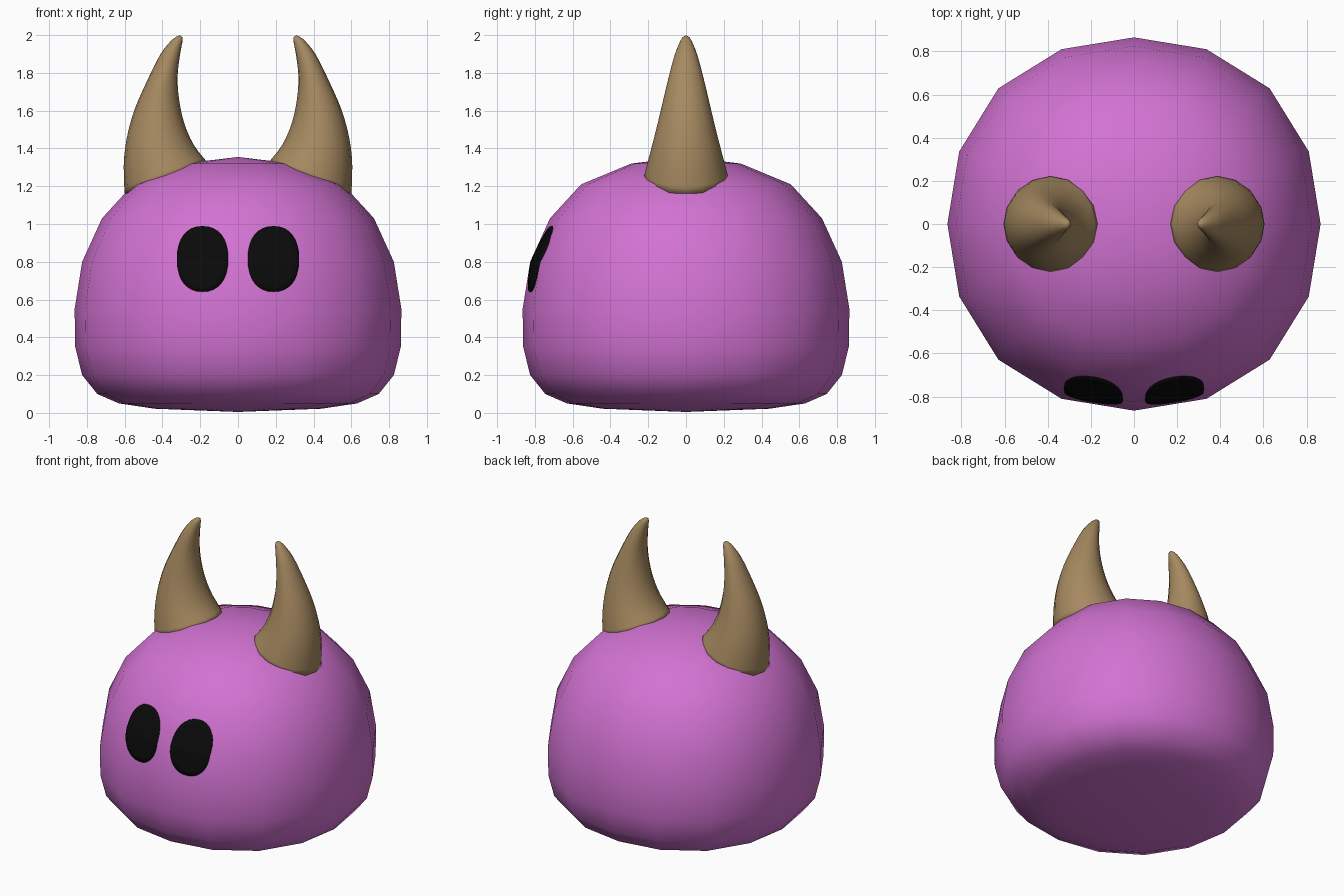
import bpy, bmesh, math
from mathutils import Vector
from mathutils.bvhtree import BVHTree

if "Cube" in bpy.data.objects:
    bpy.data.objects.remove(bpy.data.objects["Cube"])


def material(name, rgb):
    m = bpy.data.materials.new(name)
    m.diffuse_color = (*rgb, 1)
    m.use_nodes = True
    m.node_tree.nodes["Principled BSDF"].inputs["Base Color"].default_value = m.diffuse_color
    return m


PURPLE = material("orchid purple", (0.645, 0.17, 0.645))
HORN = material("horn tan", (0.38, 0.25, 0.117))
BLACK = material("eye black", (0.003, 0.003, 0.003))


def finish(name, bm, mat):
    bmesh.ops.recalc_face_normals(bm, faces=bm.faces)
    for f in bm.faces:
        f.smooth = True
    me = bpy.data.meshes.new(name)
    bm.to_mesh(me)
    bm.free()
    me.materials.append(mat)
    ob = bpy.data.objects.new(name, me)
    bpy.context.collection.objects.link(ob)
    return ob


def skin(bm, rings, start=None, end=None):
    """Join rings of points with quads, closing the ends with fans."""
    vr = [[bm.verts.new(p) for p in r] for r in rings]
    n = len(vr[0])
    for a, b in zip(vr, vr[1:]):
        for i in range(n):
            j = (i + 1) % n
            bm.faces.new((a[i], a[j], b[j], b[i]))
    for ring, tip in ((vr[0], start), (vr[-1], end)):
        if tip is not None:
            t = bm.verts.new(tip)
            for i in range(n):
                bm.faces.new((ring[i], ring[(i + 1) % n], t))


# Body: squat dome, 16 sides, slightly squared in plan
profile = [(0.44, 0.022), (0.63, 0.05), (0.745, 0.10), (0.825, 0.20),
           (0.862, 0.35), (0.865, 0.55), (0.825, 0.80), (0.72, 1.03),
           (0.555, 1.21), (0.29, 1.32)]
rings = []
for r, z in profile:
    ring = []
    for i in range(16):
        a = math.tau * i / 16
        k = r * (1 + 0.028 * math.sin(2 * a) ** 2)
        ring.append((k * math.cos(a), k * math.sin(a), z))
    rings.append(ring)
bm = bmesh.new()
skin(bm, rings, (0, 0, 0.005), (0, 0, 1.355))
tree = BVHTree.FromBMesh(bm)
finish("body", bm, PURPLE)

# Horn sections: inner x, inner z, outer x, outer z, half depth
sections = [(0.165, 1.33, 0.60, 1.155, 0.225), (0.235, 1.42, 0.605, 1.31, 0.193),
            (0.285, 1.535, 0.59, 1.45, 0.16), (0.312, 1.66, 0.55, 1.60, 0.127),
            (0.32, 1.78, 0.485, 1.75, 0.095), (0.308, 1.89, 0.41, 1.90, 0.06),
            (0.294, 1.965, 0.35, 1.975, 0.03)]


def spline(p, i, t):
    """Point between p[i] and p[i+1] on a smooth curve through all points."""
    a, b, c, d = (p[min(max(i + k, 0), len(p) - 1)] for k in (-1, 0, 1, 2))
    return [0.5 * (2 * y + (z - x) * t + (2 * x - 5 * y + 4 * z - w) * t * t
                   + (3 * y - x - 3 * z + w) * t ** 3)
            for x, y, z, w in zip(a, b, c, d)]


smooth_sections = [spline(sections, i, t / 3)
                   for i in range(len(sections) - 1) for t in range(3)]
smooth_sections += [sections[-1], (0.293, 1.987, 0.328, 1.991, 0.018)]


def horn(name, side):
    rings = []
    for xi, zi, xo, zo, d in smooth_sections:
        mid = Vector(((xi + xo) / 2, 0, (zi + zo) / 2))
        half = Vector(((xo - xi) / 2, 0, (zo - zi) / 2))
        ring = []
        for i in range(16):
            a = math.tau * i / 16
            p = mid + half * math.cos(a) + Vector((0, d * math.sin(a), 0))
            ring.append((side * p.x, p.y, p.z))
        rings.append(ring)
    bm = bmesh.new()
    skin(bm, rings, (side * 0.383, 0, 1.22), (side * 0.307, 0, 2.0))
    finish(name, bm, HORN)


# Eye: thin rounded oval laid over the body surface
def eye(name, side):
    def lay(u, v, lift):
        p = Vector((side * 0.188 + u, -2, 0.815 + v))
        hit = tree.ray_cast(p, Vector((0, 1, 0)))[0]
        return (hit.x, hit.y - lift, hit.z)

    def oval(s, lift):
        out = []
        for i in range(32):
            a = math.tau * i / 32
            c, n = math.cos(a), math.sin(a)
            out.append(lay(s * 0.136 * math.copysign(abs(c) ** 0.88, c),
                           s * 0.174 * math.copysign(abs(n) ** 0.88, n), lift))
        return out

    bm = bmesh.new()
    rings = [oval(1, -0.001)] + [oval(s / 6, 0.008) for s in range(6, 0, -1)]
    skin(bm, rings, None, lay(0, 0, 0.008))
    finish(name, bm, BLACK)


for label, side in (("left", -1), ("right", 1)):
    horn(label + "_horn", side)
    eye(label + "_eye", side)
